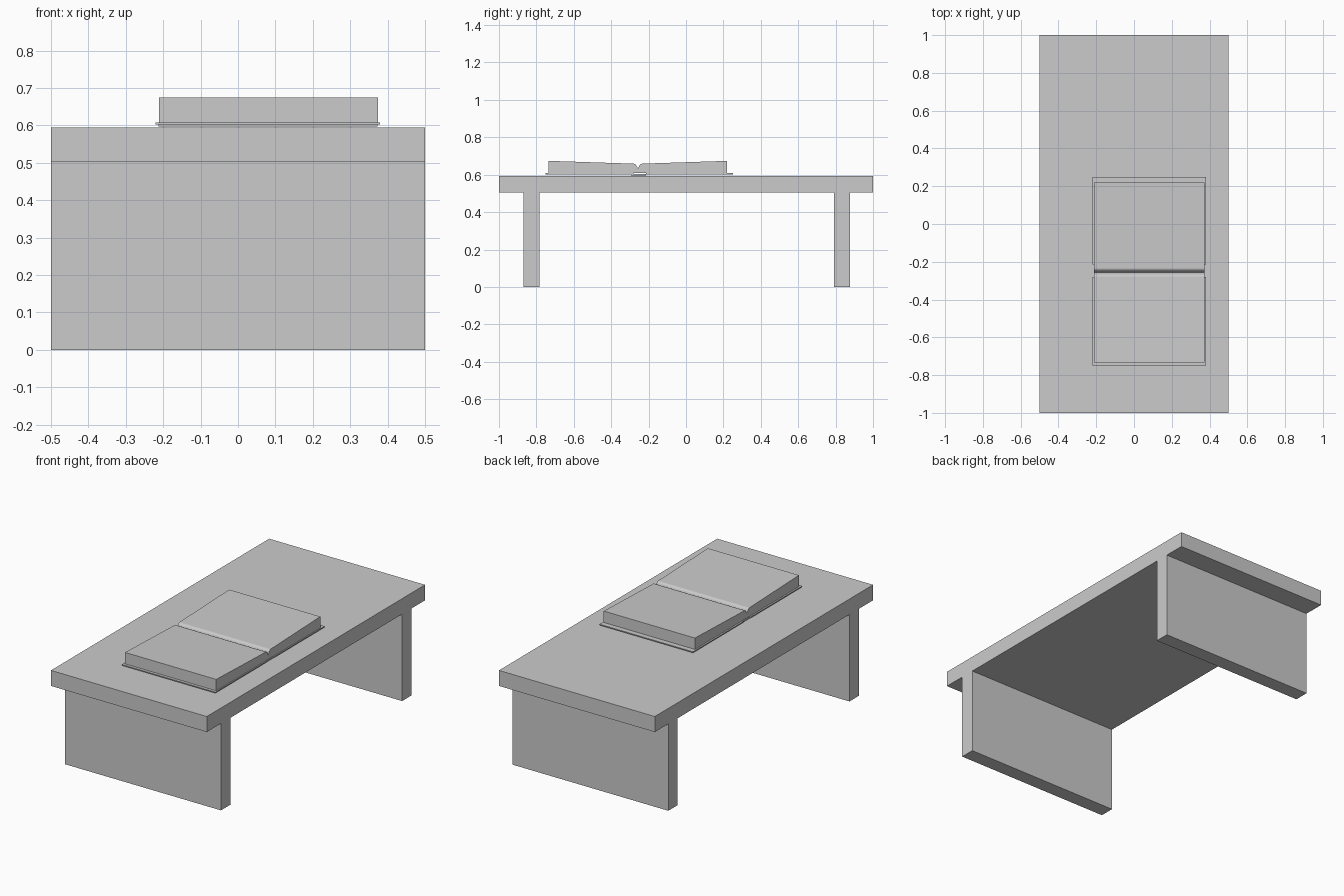
import bpy

if "Cube" in bpy.data.objects:
    bpy.data.objects.remove(bpy.data.objects["Cube"])


def extrude_x(name, profile, x0, x1):
    """Prism along x from a (y, z) outline."""
    n = len(profile)
    verts = [(x, y, z) for x in (x0, x1) for y, z in profile]
    faces = [tuple(reversed(range(n))), tuple(range(n, 2 * n))]
    faces += [(i, (i + 1) % n, n + (i + 1) % n, n + i) for i in range(n)]
    mesh = bpy.data.meshes.new(name)
    mesh.from_pydata(verts, [], faces)
    obj = bpy.data.objects.new(name, mesh)
    bpy.context.collection.objects.link(obj)
    # keep normals pointing outwards
    import bmesh
    bm = bmesh.new()
    bm.from_mesh(mesh)
    bmesh.ops.recalc_face_normals(bm, faces=bm.faces)
    bm.to_mesh(mesh)
    bm.free()
    return obj


def box(name, x0, x1, y0, y1, z0, z1):
    return extrude_x(name, [(y0, z0), (y1, z0), (y1, z1), (y0, z1)], x0, x1)


# Table
box("table_top", -0.5, 0.5, -1.0, 1.0, 0.504, 0.594)
box("front_leg", -0.5, 0.5, -0.87, -0.784, 0.0, 0.504)
box("back_leg", -0.5, 0.5, 0.79, 0.876, 0.0, 0.504)

# Book covers and spine
box("front_cover", -0.22, 0.38, -0.75, -0.28, 0.602, 0.608)
box("back_cover", -0.22, 0.38, -0.215, 0.25, 0.602, 0.608)
box("spine", -0.212, 0.373, -0.295, -0.213, 0.597, 0.604)

# Two page blocks meeting in a rounded fold
FOLD = -0.257
half = [(0.477, 0.608), (0.477, 0.674), (0.022, 0.659), (0.016, 0.657),
        (0.010, 0.652), (0.006, 0.644), (0.0, 0.634)]
profile = [(FOLD + d, z) for d, z in half]
profile += [(FOLD - d, z) for d, z in reversed(half[:-1])]
extrude_x("pages", profile, -0.211, 0.374)
